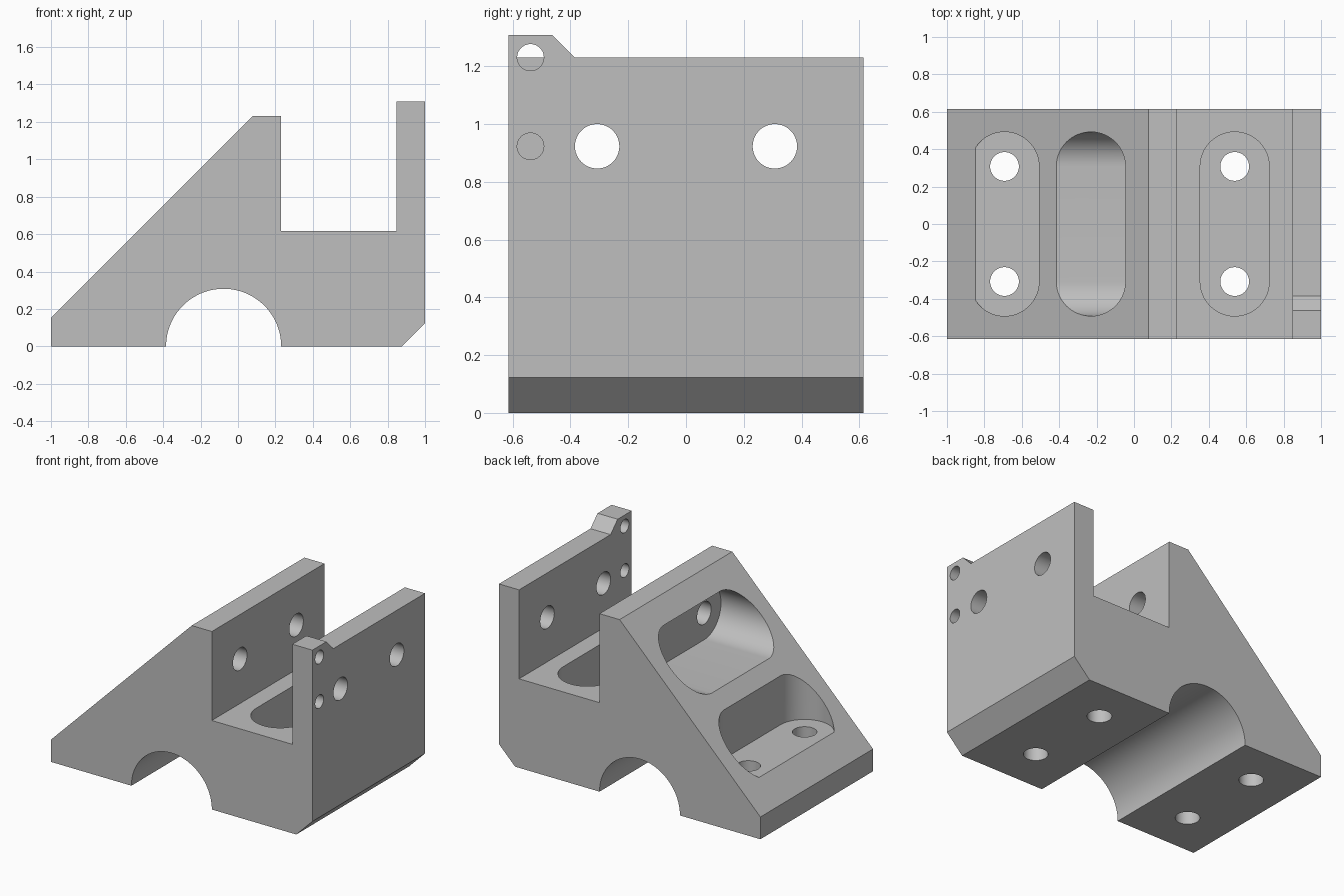
import bpy
import bmesh
from math import cos, sin, pi, radians

default = bpy.data.objects.get("Cube")
if default:
    bpy.data.objects.remove(default, do_unlink=True)

U = 1 / 65          # design step: the block is 130 steps long
HALF_DEPTH = 40
BOLT_Y = 20         # bolts sit at plus and minus this depth

grey = bpy.data.materials.new("machined grey")
grey.use_nodes = True
grey.diffuse_color = (0.52, 0.52, 0.52, 1)
grey.node_tree.nodes["Principled BSDF"].inputs["Base Color"].default_value = grey.diffuse_color


def prism(name, points, axis, start, end):
    """Extrude a 2D outline along an axis; the outline uses the other two axes in order."""
    place = {"x": lambda u, v, t: (t, u, v),
             "y": lambda u, v, t: (u, t, v),
             "z": lambda u, v, t: (u, v, t)}[axis]
    bm = bmesh.new()
    low = [bm.verts.new([c * U for c in place(u, v, start)]) for u, v in points]
    high = [bm.verts.new([c * U for c in place(u, v, end)]) for u, v in points]
    bm.faces.new(low)
    bm.faces.new(high)
    for i in range(len(points)):
        j = (i + 1) % len(points)
        bm.faces.new((low[i], low[j], high[j], high[i]))
    bmesh.ops.recalc_face_normals(bm, faces=bm.faces)
    mesh = bpy.data.meshes.new(name)
    bm.to_mesh(mesh)
    bm.free()
    obj = bpy.data.objects.new(name, mesh)
    bpy.context.collection.objects.link(obj)
    mesh.materials.append(grey)
    return obj


def arc(cu, cv, radius, first, last, steps=32):
    return [(cu + radius * cos(a), cv + radius * sin(a))
            for a in (first + (last - first) * i / steps for i in range(steps + 1))]


def circle(cu, cv, radius):
    return arc(cu, cv, radius, 0, 2 * pi, 48)[:-1]


def slot(cross, radius):
    """Round-ended outline, long in depth, as (depth, cross) pairs."""
    return (arc(BOLT_Y, cross, radius, -pi / 2, pi / 2)
            + arc(-BOLT_Y, cross, radius, pi / 2, 3 * pi / 2))


def swapped(points):
    return [(v, u) for u, v in points]


# Bracket side profile: slope, upright, channel, tall plate, chamfer, arch
profile = [(-65, 0), (-65, 10), (5, 80), (15, 80), (15, 40), (55, 40),
           (55, 85), (65, 85), (65, 8), (57, 0)]
profile += arc(-5, 0, 20, 0, pi, 64)
bracket = prism("bracket", profile, "y", -HALF_DEPTH, HALF_DEPTH)

# Lower the plate top, leaving the raised ear at the front corner
cutters = [prism("ear_cutter", [(-30, 90), (-30, 85), (-25, 80), (45, 80), (45, 90)], "x", 50, 70)]
cutters[0].data.vertices.foreach_get  # outline continues below
ear_outline = [(-35, 90), (-25, 80), (45, 80), (45, 90)]
bpy.data.objects.remove(cutters.pop(), do_unlink=True)
cutters.append(prism("ear_cutter", ear_outline, "x", 50, 70))

# Round-ended pockets: one into the upright, two down to the base
cutters.append(prism("upright_pocket_cutter", slot(60, 12), "x", -40, 5))
for x in (-45, 35):
    cutters.append(prism("base_pocket_cutter", swapped(slot(x, 12)), "z", 20, 60))

# Bolt holes through the base and across both uprights
for y in (-BOLT_Y, BOLT_Y):
    for x in (-45, 35):
        cutters.append(prism("base_hole_cutter", circle(x, y, 5), "z", -5, 25))
    cutters.append(prism("upright_hole_cutter", circle(y, 60, 5), "x", 0, 70))

# Small pin holes in the tall plate only
for z in (60, 80):
    cutters.append(prism("pin_hole_cutter", circle(-35, z, 3), "x", 50, 70))

# Cut everything, then drop the cutters
bpy.context.view_layer.objects.active = bracket
for cutter in cutters:
    cutter.hide_render = True
    mod = bracket.modifiers.new("cut", "BOOLEAN")
    mod.operation = "DIFFERENCE"
    mod.solver = "EXACT"
    mod.object = cutter
    bpy.ops.object.modifier_apply(modifier=mod.name)
for cutter in cutters:
    bpy.data.objects.remove(cutter, do_unlink=True)

# Smooth the bores, keep the machined edges crisp
bpy.ops.object.select_all(action="DESELECT")
bracket.select_set(True)
bpy.ops.object.shade_smooth_by_angle(angle=radians(30))
